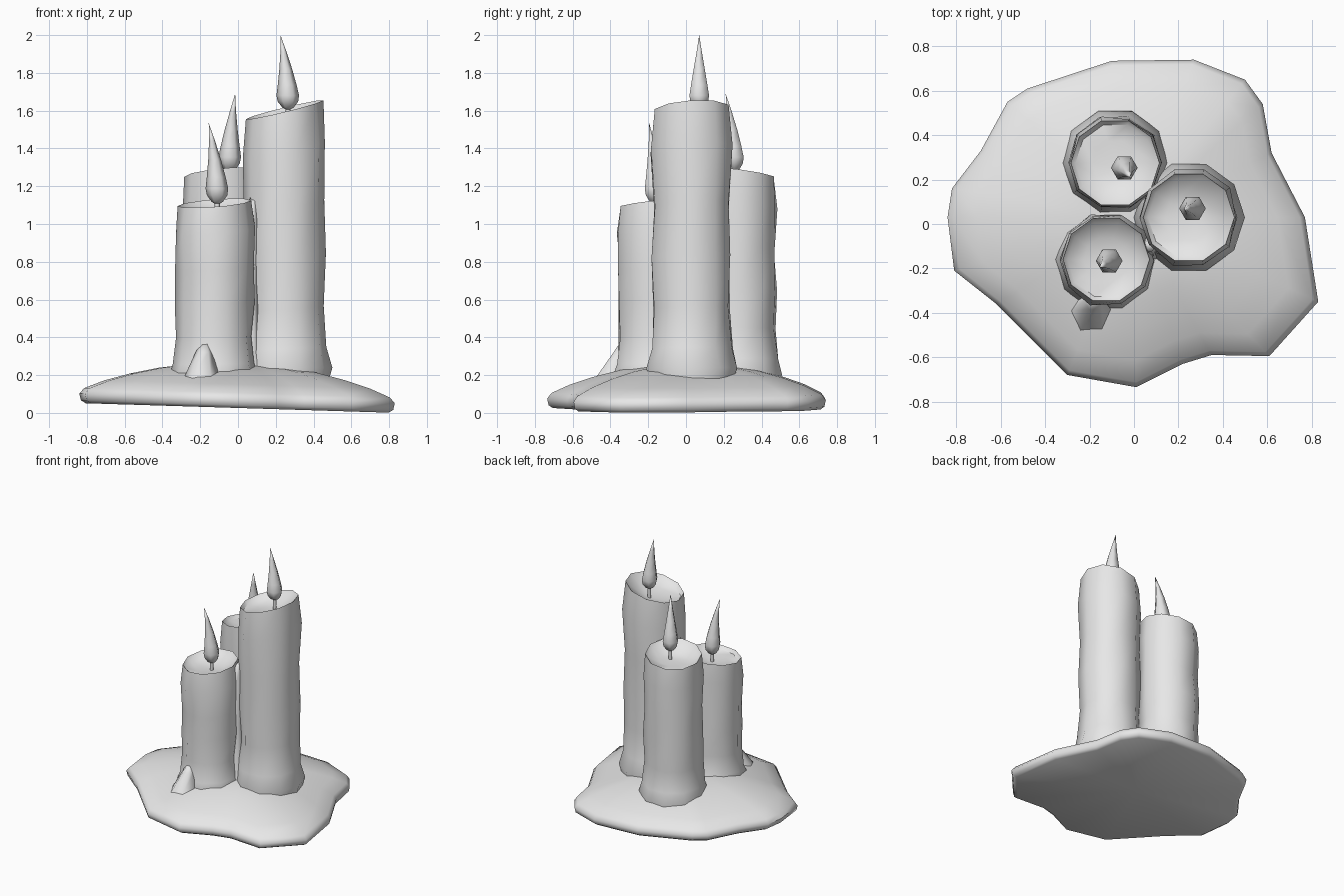
import bpy, bmesh, math, random
from mathutils import Vector

random.seed(4)
cube = bpy.data.objects.get("Cube")
if cube:
    bpy.data.objects.remove(cube, do_unlink=True)

wax = bpy.data.materials.new("pale grey wax")
wax.use_nodes = True
wax.diffuse_color = (0.8, 0.8, 0.8, 1)
wax.node_tree.nodes["Principled BSDF"].inputs["Base Color"].default_value = (0.8, 0.8, 0.8, 1)


def loft(name, rings, start, end, angle):
    """Closed skin over rings of points, each end fanned to a centre point."""
    bm = bmesh.new()
    loops = [[bm.verts.new(p) for p in ring] for ring in rings]
    n = len(loops[0])
    for a, b in zip(loops, loops[1:]):
        for i in range(n):
            j = (i + 1) % n
            bm.faces.new((a[i], a[j], b[j], b[i]))
    for loop, tip in ((loops[0], start), (loops[-1], end)):
        v = bm.verts.new(tip)
        for i in range(n):
            bm.faces.new((loop[i], loop[(i + 1) % n], v))
    bmesh.ops.recalc_face_normals(bm, faces=bm.faces)
    mesh = bpy.data.meshes.new(name)
    bm.to_mesh(mesh)
    bm.free()
    mesh.materials.append(wax)
    ob = bpy.data.objects.new(name, mesh)
    bpy.context.collection.objects.link(ob)
    bpy.ops.object.select_all(action='DESELECT')
    ob.select_set(True)
    bpy.context.view_layer.objects.active = ob
    bpy.ops.object.shade_smooth_by_angle(angle=math.radians(angle))
    return ob


def circle(c, r, sides, height):
    """Ring round c; height is a function of the unit direction."""
    ring = []
    for i in range(sides):
        t = math.tau * i / sides
        u, v = math.cos(t), math.sin(t)
        ring.append((c[0] + r * u, c[1] + r * v, height(u, v)))
    return ring


# Spread wax pool, tilted slightly down towards +x
outline = [(.83, -.35), (.77, .03), (.62, .32), (.58, .54), (.5, .65), (.27, .74),
           (-.1, .735), (-.48, .61), (-.57, .55), (-.69, .33), (-.82, .16),
           (-.84, .03), (-.81, -.21), (-.62, -.36), (-.3, -.68), (.01, -.735),
           (.22, -.63), (.35, -.59), (.61, -.595)]


def pool_ring(scale, z):
    return [(x * scale, y * scale + .03 * (1 - scale), z + .026 - .031 * x * scale)
            for x, y in outline]


pool = [pool_ring(s, z) for s, z in
        ((.96, 0), (.99, .015), (1, .05), (.97, .08), (.84, .125), (.68, .165), (.5, .2), (.3, .225))]
loft("wax_pool", pool, (0, .03, .026), (0, .03, .25), 50)


def candle(name, c, r, top, tilt, depth, foot):
    """Ten-sided candle with a flared foot, uneven wall and hollow melted top."""
    def rim(u, v):
        return top + tilt[0] * u + tilt[1] * v
    wall = [(0, 1.0), (.09, 1.18), (.16, 1.05), (.3, .98), (.48, 1.02),
            (.66, .99), (.86, 1.03), (1, .96)]
    rings = []
    for f, k in wall:
        ring = circle(c, r * k, 10, lambda u, v: .1 + f * (rim(u, v) - .1))
        if .1 < f < .95:
            ring = [(x + random.uniform(-.008, .008), y + random.uniform(-.008, .008), z)
                    for x, y, z in ring]
        rings.append(ring)
    # Inner lip and sunken bowl
    rings.append(circle(c, r * .86, 10, lambda u, v: rim(u, v) - .025))
    rings.append(circle(c, r * .5, 10, lambda u, v: top - depth * .8 + tilt[0] * u * .4))
    loft(name, rings, (*c, .1), (*foot, top - depth), 45)


def flame(name, foot, z, tip, bowl):
    """Six-sided teardrop leaning to its tip, on a thin wick."""
    base = Vector((*foot, z))
    lean = Vector(tip) - base
    rings = []
    for f, r in ((.04, .03), (.12, .054), (.2, .06), (.34, .05), (.55, .034), (.78, .016)):
        p = base + Vector((lean.x * f * f, lean.y * f * f, lean.z * f))
        rings.append(circle(p, r, 6, lambda u, v: p.z))
    loft(name + "_flame", rings, base, tip, 65)
    wick = [circle(foot, .014, 6, lambda u, v: h) for h in (bowl - .03, z + .04)]
    loft(name + "_wick", wick, (*foot, bowl - .03), (*foot, z + .04), 65)


# name, centre, radius, rim height, rim tilt, bowl depth, wick foot, flame base, flame tip
candles = [
    ("tall", (.247, .03), .214, 1.605, (.05, .012), .07, (.265, .07), 1.6, (.225, .07, 2)),
    ("front", (-.125, -.16), .203, 1.11, (.015, .02), .06, (-.11, -.165), 1.1, (-.155, -.195, 1.535)),
    ("back", (-.085, .275), .208, 1.27, (.02, -.025), .06, (-.045, .255), 1.27, (-.015, .21, 1.69)),
]
for name, c, r, top, tilt, depth, foot, z, tip in candles:
    candle(name + "_candle", c, r, top, tilt, depth, foot)
    flame(name, foot, z, tip, top - depth)

# Wax run bridging the front and tall candles
run = [circle((.065, -.1), r, 6, lambda u, v: h + .03 * u)
       for h, r in ((.15, .09), (.3, .05), (.65, .04), (1, .045), (1.1, .03))]
loft("wax_run", run, (.065, -.1, .15), (.065, -.08, 1.14), 65)

# Drip running from the front candle onto the pool
drip = [circle((x, y), r, 6, lambda u, v: h)
        for x, y, h, r in ((-.2, -.42, .1, .13), (-.19, -.39, .2, .09), (-.18, -.345, .32, .045))]
loft("front_drip", drip, (-.2, -.42, .1), (-.17, -.32, .42), 65)
